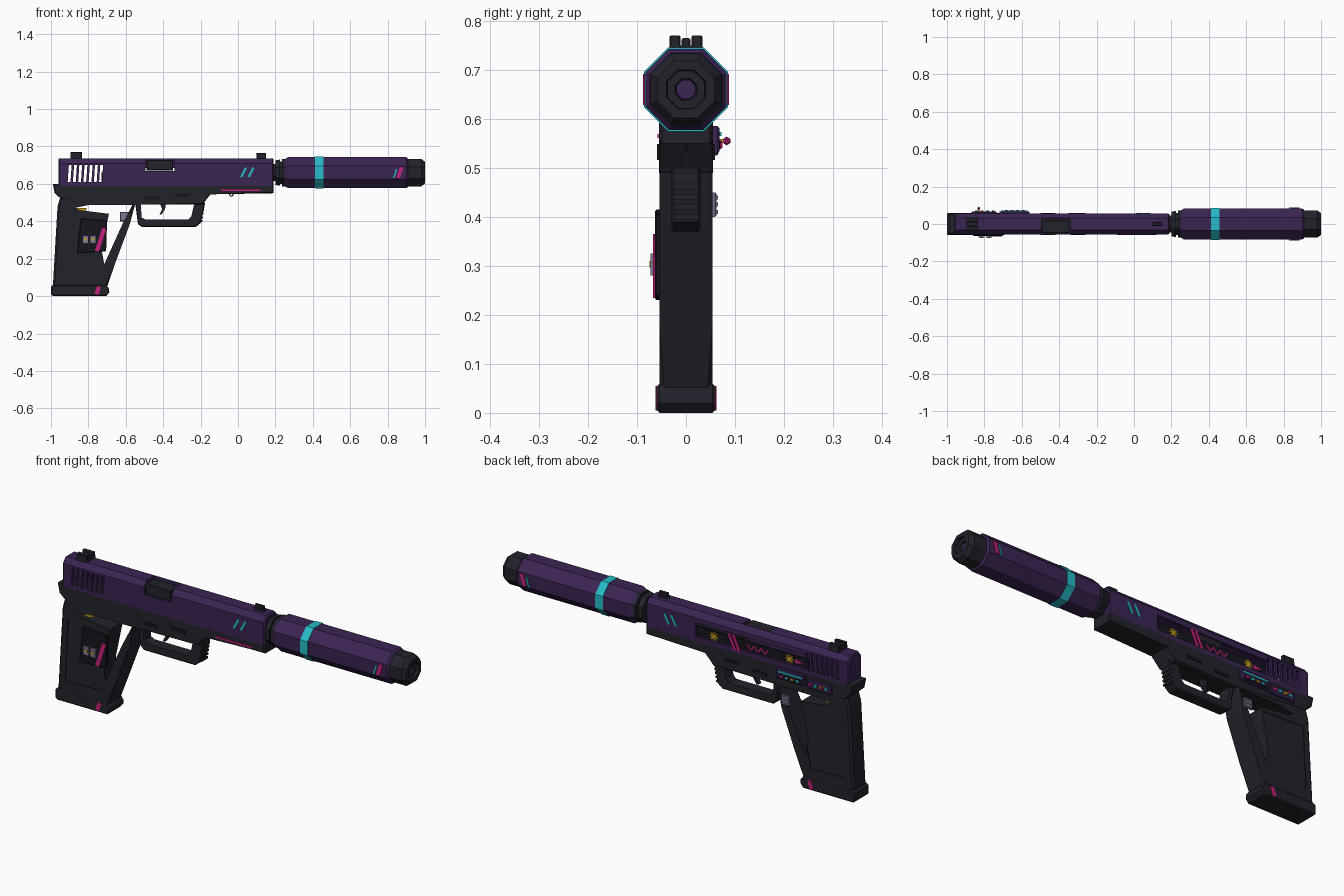
import bpy, bmesh, math

cube = bpy.data.objects.get("Cube")
if cube:
    bpy.data.objects.remove(cube, do_unlink=True)


def material(name, r, g, b):
    m = bpy.data.materials.new(name)
    m.use_nodes = True
    m.diffuse_color = (r, g, b, 1)
    m.node_tree.nodes["Principled BSDF"].inputs["Base Color"].default_value = (r, g, b, 1)
    return m


PURPLE = material("deep_purple", .043, .018, .085)
DARK = material("dark_graphite", .016, .016, .024)
BLACK = material("near_black", .008, .008, .012)
CYAN = material("cyan", .02, .5, .58)
PINK = material("magenta", .56, .015, .2)
GOLD = material("gold", .55, .33, .015)
LILAC = material("lilac_grey", .2, .18, .28)


def finish(name, bm, mat):
    bmesh.ops.recalc_face_normals(bm, faces=bm.faces)
    mesh = bpy.data.meshes.new(name)
    bm.to_mesh(mesh)
    bm.free()
    ob = bpy.data.objects.new(name, mesh)
    bpy.context.collection.objects.link(ob)
    if mat:
        mesh.materials.append(mat)
    return ob


def extrude(name, points, lo, hi, mat=None, along="y", bevel=0):
    """Extrude an xz outline along y, or a yz outline along x."""
    bm = bmesh.new()
    place = (lambda p, d: (p[0], d, p[1])) if along == "y" else (lambda p, d: (d, p[0], p[1]))
    near = [bm.verts.new(place(p, lo)) for p in points]
    far = [bm.verts.new(place(p, hi)) for p in points]
    caps = [bm.faces.new(near), bm.faces.new(far)]
    for i in range(len(points)):
        j = (i + 1) % len(points)
        bm.faces.new((near[i], near[j], far[j], far[i]))
    if bevel:
        edges = {e for f in caps for e in f.edges}
        bmesh.ops.bevel(bm, geom=list(edges), offset=bevel, segments=1, affect="EDGES")
    return finish(name, bm, mat)


def rect(x0, x1, z0, z1):
    return [(x0, z0), (x1, z0), (x1, z1), (x0, z1)]


def box(name, x, z, y, mat=None, bevel=0):
    return extrude(name, rect(*x, *z), *y, mat, bevel=bevel)


def bar(name, x, z, length, width, angle, y0, y1, mat):
    """Thin plate lying in the side plane, turned by an angle from upright."""
    c, s = math.cos(math.radians(angle)), math.sin(math.radians(angle))
    corners = rect(-width / 2, width / 2, -length / 2, length / 2)
    return extrude(name, [(x + u * c + v * s, z - u * s + v * c) for u, v in corners], y0, y1, mat)


def both_sides(name, x, z, length, width, angle, y, mat, thick=.004):
    for side, label in ((-1, "right"), (1, "left")):
        bar(f"{label}_{name}", x, z, length, width, angle, side * y, side * (y + thick), mat)


def lathe(name, rings, mat, sides=8, z=.66):
    """Rings of (x, flat-to-centre distance) about the bore axis."""
    bm = bmesh.new()
    loops = []
    for x, flat in rings:
        r = flat / math.cos(math.pi / sides)
        turn = [2 * math.pi * (k + .5) / sides for k in range(sides)]
        loops.append([bm.verts.new((x, r * math.cos(t), z + r * math.sin(t))) for t in turn])
    for a, b in zip(loops, loops[1:]):
        for k in range(sides):
            n = (k + 1) % sides
            bm.faces.new((a[k], a[n], b[n], b[k]))
    bm.faces.new(loops[0])
    bm.faces.new(loops[-1])
    return finish(name, bm, mat)


def cut(ob, *cutters):
    for c in cutters:
        mod = ob.modifiers.new("cut", "BOOLEAN")
        mod.operation, mod.solver, mod.object = "DIFFERENCE", "EXACT", c
    graph = bpy.context.evaluated_depsgraph_get()
    mesh = bpy.data.meshes.new_from_object(ob.evaluated_get(graph))
    ob.modifiers.clear()
    ob.data = mesh
    for c in cutters:
        bpy.data.objects.remove(c, do_unlink=True)


# Slide: hollow chamfered shell with slots, ejection port and side window
W = .055
slide = extrude("slide", [(-W, .59), (W, .59), (W, .71), (.032, .737), (-.032, .737), (-W, .71)],
                -.96, .19, PURPLE, along="x", bevel=.006)
hollow = box("hollow", (-.945, .17), (.58, .708), (-.043, .043))
port = box("port", (-.495, -.34), (.67, .8), (-.1, .028))
window = box("window", (-.72, -.09), (.612, .685), (.02, .1))
slots = [bar("slot", -.9 + k * .028, .655, .092, .015, 4, -.1, .1, None) for k in range(7)]
cut(slide, hollow, port, window, *slots)
box("ejection_port_block", (-.488, -.347), (.672, .728), (-.05, .02), DARK, .004)
box("inner_plate", (-.73, -.08), (.6, .66), (.034, .042), BLACK)
lathe("barrel", [(-.34, .02), (.26, .02)], DARK, 12)

# Sights
for x0, x1, top, name in ((-.895, -.835, .77, "rear_sight"), (.1, .15, .765, "front_sight")):
    box(name + "_base", (x0, x1), (.73, .75), (-.034, .034) if top > .766 else (-.012, .012), DARK)
    if top > .766:
        for s in (-1, 1):
            box(name + "_post", (x0, x1), (.745, top), sorted((s * .011, s * .034)), DARK, .003)
    else:
        box(name + "_post", (x0, x1), (.745, top), (-.009, .009), DARK, .003)

# Frame and trigger guard
extrude("frame", [(-.99, .6), (-.98, .55), (-.94, .515), (-.55, .49), (-.19, .49),
                  (-.15, .55), (.19, .55), (.19, .602)], -.055, .055, DARK, bevel=.006)
guard = extrude("trigger_guard", [(-.55, .5), (-.535, .385), (-.515, .37), (-.225, .37), (-.2, .39),
                                  (-.175, .5)], -.03, .03, DARK, bevel=.005)
cut(guard, extrude("opening", [(-.52, .489), (-.515, .42), (-.495, .41), (-.265, .41),
                               (-.25, .425), (-.235, .489)], -.1, .1))
for k in range(5):
    box("guard_ridge", (-.2, -.178 - (4 - k) * .003), (.395 + k * .02, .406 + k * .02), (-.026, .026), DARK)
extrude("trigger", [(-.42, .5), (-.385, .5), (-.39, .465), (-.41, .435), (-.42, .437), (-.405, .465)],
        -.012, .012, DARK)
for x, z in ((-.3, .54), (-.46, .525)):
    both_sides("frame_pin_plate", x, z, .018, .08, 0, .054, BLACK, .005)
for r in (.01,):
    bpy.ops.mesh.primitive_torus_add(major_radius=r, minor_radius=.003, major_segments=12, minor_segments=4,
                                     location=(-.035, 0, .545), rotation=(math.pi / 2, 0, 0))
    ring = bpy.context.object
    ring.name = "frame_ring"
    ring.data.materials.append(DARK)

# Grip with a through gap, recessed sides and a base plate
grip = extrude("grip", [(-.95, .53), (-.965, .48), (-.99, .05), (-.7, .05), (-.655, .18), (-.58, .38),
                        (-.548, .5), (-.56, .53)], -.054, .054, DARK, bevel=.01)
gap = extrude("gap", [(-.87, .472), (-.8, .487), (-.565, .487), (-.62, .38), (-.715, .17),
                      (-.73, .25), (-.69, .44), (-.85, .46)], -.2, .2)
panel = [(-.93, .43), (-.68, .42), (-.745, .11), (-.945, .11)]
cut(grip, gap, extrude("recess_right", panel, -.1, -.05), extrude("recess_left", panel, .05, .1))
extrude("base_plate", [(-.99, 0), (-.705, 0), (-.688, .02), (-.69, .04), (-.705, .06), (-.99, .06),
                       (-1, .05), (-1, .01)], -.06, .06, DARK, bevel=.006)
both_sides("base_stripe", -.75, .03, .045, .022, 20, .058, PINK)
box("grip_gold_catch", (-.87, -.81), (.458, .47), (-.03, .03), GOLD)
box("magazine_button", (-.63, -.585), (.4, .45), (.05, .062), LILAC, .003)
for k in range(3):
    box("button_ridge", (-.628, -.587), (.406 + k * .015, .414 + k * .015), (.06, .065), LILAC)

# Right grip badge
extrude("badge_plate", [(-.84, .415), (-.7, .405), (-.705, .24), (-.86, .23)], -.063, -.048, BLACK, bevel=.003)
bar("badge_stripe", -.735, .3, .13, .022, 18, -.067, -.062, PINK)
for x in (-.815, -.775):
    box("badge_tile", (x - .016, x + .016), (.28, .325), (-.072, -.062), LILAC)
    box("badge_tile_mark", (x - .009, x + .009), (.297, .31), (-.074, -.07), GOLD)

# Painted stripes
for x in (.03, .07):
    both_sides("slide_stripe", x, .662, .058, .012, 28, .054, CYAN)
both_sides("muzzle_stripe", .865, .66, .06, .02, 18, .084, PINK)
both_sides("muzzle_thin_stripe", .84, .655, .05, .008, 18, .084, CYAN)
box("right_rail_stripe", (-.09, .12), (.561, .569), (-.058, -.053), PINK)

# Left window ornaments
for x in (-.19, -.62):
    for angle in range(0, 180, 45):
        bar("gold_star_ray", x, .636, .045, .007, angle, .041, .045, GOLD)
for x in (-.3, -.325):
    bar("window_stripe", x, .645, .085, .016, 25, .055, .059, PINK)
for k in range(6):
    bar("zigzag_mark", -.39 - k * .02, .634, .03, .007, 35 * (-1) ** k, .041, .045, PINK)
extrude("window_arrow", [(-.65, .645), (-.7, .632), (-.65, .622)], .041, .045, PINK)

# Left control plate with lights and knob
box("control_plate", (-.72, -.56), (.53, .585), (.05, .068), PURPLE, .004)
box("control_rear_plate", (-.87, -.735), (.525, .57), (.05, .066), PURPLE, .004)
box("control_light_strip", (-.71, -.57), (.565, .573), (.066, .072), CYAN)
box("control_dark_inlay", (-.71, -.575), (.538, .557), (.066, .07), BLACK)
for k, mat in enumerate((CYAN, GOLD, CYAN, PINK)):
    box("control_dot", (-.85 + k * .03, -.835 + k * .03), (.54, .555), (.065, .073), mat)
    box("inlay_dot", (-.69 + k * .03, -.675 + k * .03), (.542, .553), (.069, .074), mat)
box("knob_stem", (-.834, -.826), (.551, .559), (.06, .08), GOLD)
bpy.ops.mesh.primitive_ico_sphere_add(subdivisions=1, radius=.009, location=(-.83, .083, .555))
knob = bpy.context.object
knob.name = "knob"
knob.data.materials.append(PINK)

# Octagonal barrel extension
lathe("collar", [(.19, .045), (.2, .045), (.2, .066), (.225, .07), (.225, .06), (.235, .06),
                 (.235, .073), (.27, .073)], DARK)
lathe("extension_body", [(.245, .07), (.268, .083), (.9, .083), (.91, .075)], PURPLE)
lathe("cyan_band", [(.413, .08), (.413, .086), (.456, .086), (.456, .08)], CYAN)
lathe("end_cap", [(.9, .073), (.98, .073), (1, .058), (1, .04), (.985, .038), (.985, .022), (.97, .02)], DARK)
lathe("bore_disc", [(.965, .019), (.975, .019)], PURPLE)
